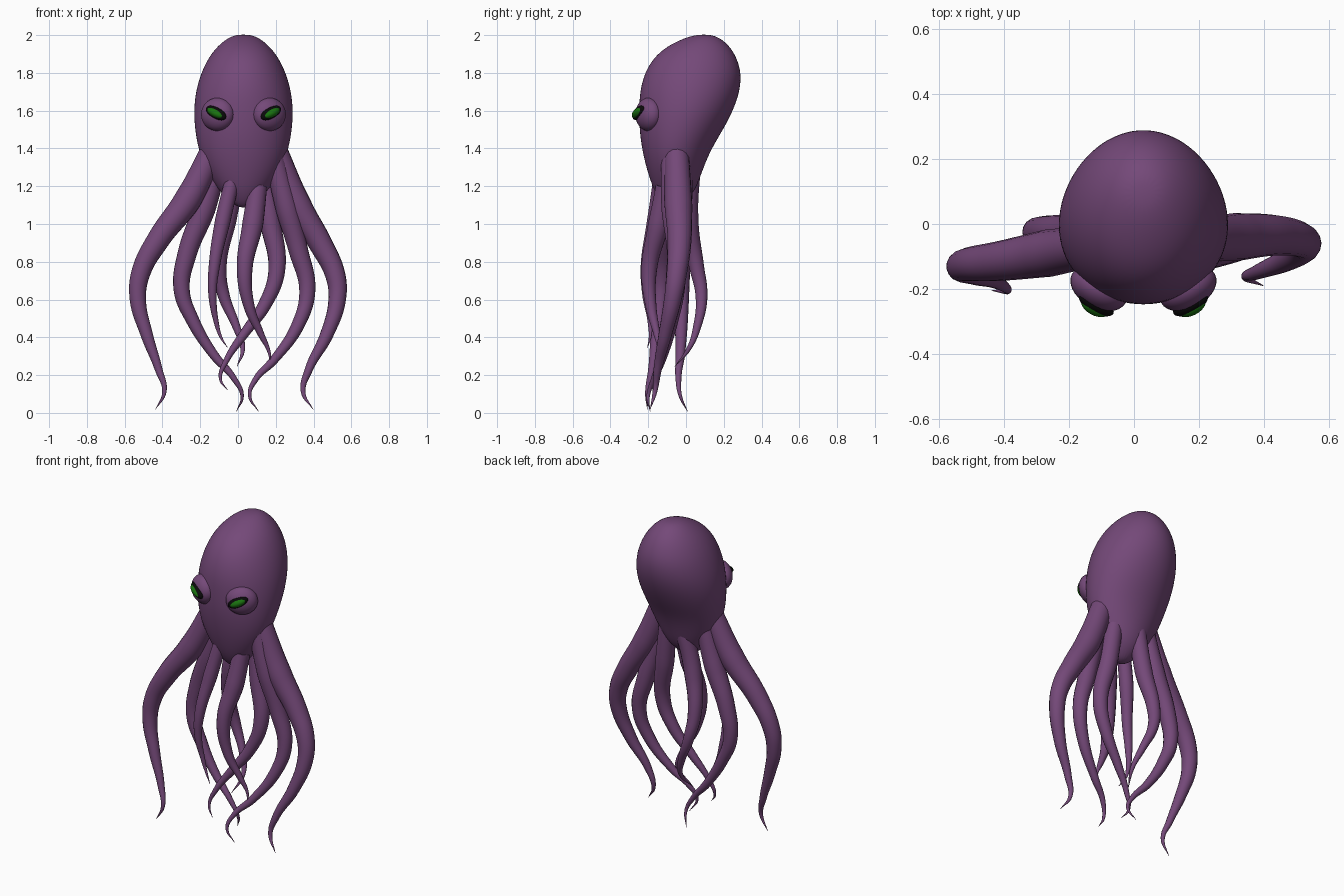
import bpy, bmesh, math
from mathutils import Vector, Matrix

def material(name, rgb):
    m = bpy.data.materials.new(name)
    m.diffuse_color = (*rgb, 1)
    return m

SKIN = material("purple_skin", (0.175, 0.066, 0.19))
GREEN = material("green_iris", (0.01, 0.17, 0.005))
BLACK = material("black_rim", (0.003, 0.003, 0.003))
CX = 0.029  # centre line of the head

def finish(ob, mat):
    ob.data.materials.append(mat)
    for p in ob.data.polygons:
        p.use_smooth = True

# Head and mantle: elliptical rings (z, half width, front y, back y)
rings = [(1.085, 0.03, -0.11, -0.05), (1.14, 0.095, -0.15, 0.02), (1.20, 0.15, -0.18, 0.06),
         (1.30, 0.208, -0.213, 0.095), (1.40, 0.243, -0.236, 0.138), (1.50, 0.261, -0.25, 0.20),
         (1.60, 0.267, -0.252, 0.253), (1.70, 0.257, -0.249, 0.289), (1.80, 0.228, -0.223, 0.297),
         (1.88, 0.188, -0.175, 0.272), (1.94, 0.141, -0.105, 0.235), (1.985, 0.085, -0.01, 0.182),
         (2.003, 0.035, 0.06, 0.13)]
N = 20
bm = bmesh.new()
loops = []
for z, w, f, b in rings:
    loops.append([bm.verts.new((CX + w * math.cos(2 * math.pi * i / N),
                                (f + b) / 2 + (b - f) / 2 * math.sin(2 * math.pi * i / N), z))
                  for i in range(N)])
for lo, hi in zip(loops, loops[1:]):
    for i in range(N):
        bm.faces.new((lo[i], lo[(i + 1) % N], hi[(i + 1) % N], hi[i]))
bm.faces.new(loops[0][::-1])
bm.faces.new(loops[-1])
me = bpy.data.meshes.new("head")
bm.to_mesh(me)
bm.free()
head = bpy.data.objects.new("head", me)
bpy.context.collection.objects.link(head)
finish(head, SKIN)
sub = head.modifiers.new("smooth", 'SUBSURF')
sub.levels = sub.render_levels = 2

# Arms: tapering tubes along smooth paths
def arm(name, r0, pts):
    pts = [Vector(p) for p in pts]
    dist = [0]
    for a, b in zip(pts, pts[1:]):
        dist.append(dist[-1] + (b - a).length)
    cu = bpy.data.curves.new(name, 'CURVE')
    cu.dimensions = '3D'
    cu.bevel_depth = 1
    cu.bevel_resolution = 6
    cu.resolution_u = 8
    cu.use_fill_caps = True
    sp = cu.splines.new('BEZIER')
    sp.bezier_points.add(len(pts) - 1)
    for i, (bp, p, d) in enumerate(zip(sp.bezier_points, pts, dist)):
        bp.co = p
        bp.handle_left_type = bp.handle_right_type = 'AUTO'
        r = 1.15 * r0 * (1 - d / dist[-1]) ** 0.75
        bp.radius = max(r * (0.75 if i == 0 else 1), 0.001)  # narrow root inside the head
    ob = bpy.data.objects.new(name, cu)
    bpy.context.collection.objects.link(ob)
    bpy.ops.object.select_all(action='DESELECT')
    ob.select_set(True)
    bpy.context.view_layer.objects.active = ob
    bpy.ops.object.convert(target='MESH')
    finish(bpy.context.object, SKIN)

arm("outer_left_arm", 0.074, [(-0.14, -0.07, 1.38), (-0.265, -0.09, 1.13), (-0.42, -0.115, 0.92),
    (-0.515, -0.125, 0.74), (-0.53, -0.135, 0.60), (-0.485, -0.155, 0.42), (-0.42, -0.18, 0.23),
    (-0.39, -0.205, 0.11), (-0.437, -0.205, 0.018)])
arm("outer_right_arm", 0.076, [(0.20, -0.05, 1.38), (0.315, -0.04, 1.10), (0.44, -0.035, 0.89),
    (0.515, -0.05, 0.73), (0.525, -0.07, 0.60), (0.47, -0.11, 0.415), (0.375, -0.15, 0.23),
    (0.345, -0.165, 0.11), (0.398, -0.19, 0.018)])
arm("second_left_arm", 0.062, [(-0.10, -0.03, 1.36), (-0.18, -0.03, 1.08), (-0.27, -0.025, 0.84),
    (-0.298, -0.025, 0.65), (-0.24, -0.025, 0.49), (-0.13, -0.03, 0.31), (-0.02, -0.04, 0.18),
    (0.022, -0.03, 0.09), (-0.008, 0.008, 0.008)])
arm("second_right_arm", 0.062, [(0.19, -0.08, 1.36), (0.26, -0.07, 1.08), (0.32, -0.05, 0.86),
    (0.367, -0.05, 0.65), (0.32, -0.08, 0.47), (0.19, -0.13, 0.28), (0.095, -0.17, 0.18),
    (0.062, -0.20, 0.09), (0.108, -0.19, 0.008)])
arm("front_left_arm", 0.046, [(-0.02, -0.13, 1.27), (-0.08, -0.165, 1.02), (-0.125, -0.21, 0.78),
    (-0.135, -0.21, 0.63), (-0.115, -0.19, 0.48), (-0.09, -0.19, 0.40), (-0.055, -0.205, 0.345)])
arm("front_right_arm", 0.058, [(0.105, -0.11, 1.20), (0.078, -0.145, 1.0), (0.035, -0.195, 0.76),
    (0.06, -0.185, 0.56), (0.12, -0.155, 0.42), (0.165, -0.14, 0.32), (0.17, -0.15, 0.26)])
arm("inner_right_arm", 0.060, [(0.13, -0.01, 1.33), (0.17, -0.03, 1.02), (0.205, -0.06, 0.75),
    (0.14, -0.08, 0.57), (0.03, -0.11, 0.415), (-0.06, -0.14, 0.28), (-0.093, -0.16, 0.18),
    (-0.055, -0.18, 0.12)])
arm("back_arm", 0.058, [(0.01, 0.03, 1.33), (-0.06, 0.015, 1.02), (-0.10, 0.055, 0.78),
    (-0.075, 0.082, 0.62), (-0.01, 0.06, 0.46), (0.025, 0.015, 0.34), (-0.005, -0.06, 0.245)])

# Eyes: bulging lid, black rim and green slanted iris, mirrored about the head
def ellipsoid(name, centre, size, rot, mat):
    bm = bmesh.new()
    bmesh.ops.create_uvsphere(bm, u_segments=28, v_segments=16, radius=1)
    bm.transform(Matrix.Translation(centre) @ rot @ Matrix.Diagonal((*size, 1)))
    me = bpy.data.meshes.new(name)
    bm.to_mesh(me)
    bm.free()
    ob = bpy.data.objects.new(name, me)
    bpy.context.collection.objects.link(ob)
    finish(ob, mat)

for side, s in (("left", -1), ("right", 1)):
    c = Vector((CX + s * 0.137, -0.198, 1.58))
    turn = Matrix.Rotation(s * math.radians(28), 4, 'Z')
    slant = turn @ Matrix.Rotation(-s * math.radians(25), 4, 'Y')
    e = Vector((CX + s * 0.145, -0.248, 1.588))
    ellipsoid(side + "_eyelid", c, (0.094, 0.062, 0.088), turn, SKIN)
    ellipsoid(side + "_eye_rim", e, (0.064, 0.026, 0.031), slant, BLACK)
    ellipsoid(side + "_iris", e + turn @ Vector((0, -0.006, 0)), (0.052, 0.028, 0.023), slant, GREEN)
